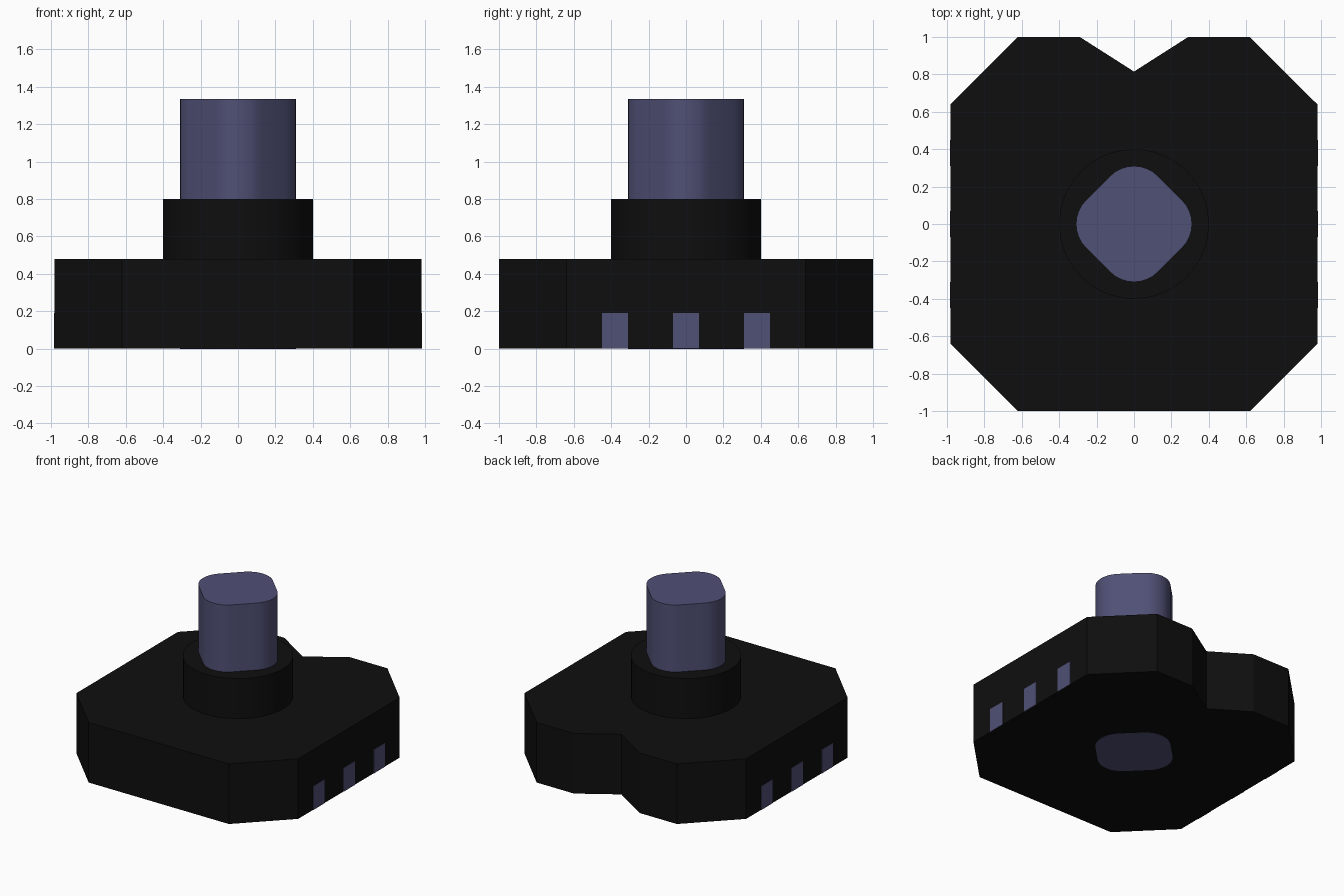
import bpy, bmesh, math
from mathutils import Matrix

cube = bpy.data.objects.get("Cube")
if cube:
    bpy.data.objects.remove(cube, do_unlink=True)


def material(name, colour):
    mat = bpy.data.materials.new(name)
    mat.use_nodes = True
    mat.diffuse_color = (*colour, 1)
    mat.node_tree.nodes["Principled BSDF"].inputs["Base Color"].default_value = (*colour, 1)
    return mat


black = material("matte black", (0.0045, 0.0045, 0.0045))
violet = material("slate violet", (0.08, 0.08, 0.18))


def prism(name, outline, z0, z1, mat, smooth=False):
    """Extrude a closed xy outline from z0 up to z1."""
    bm = bmesh.new()
    bottom = bm.faces.new([bm.verts.new((x, y, z0)) for x, y in outline])
    side = bmesh.ops.extrude_face_region(bm, geom=[bottom], use_keep_orig=True)
    verts = [v for v in side["geom"] if isinstance(v, bmesh.types.BMVert)]
    bmesh.ops.translate(bm, vec=(0, 0, z1 - z0), verts=verts)
    bmesh.ops.recalc_face_normals(bm, faces=bm.faces)
    mesh = bpy.data.meshes.new(name)
    bm.to_mesh(mesh)
    bm.free()
    mesh.materials.append(mat)
    obj = bpy.data.objects.new(name, mesh)
    bpy.context.collection.objects.link(obj)
    if smooth:
        bpy.ops.object.select_all(action="DESELECT")
        obj.select_set(True)
        bpy.context.view_layer.objects.active = obj
        bpy.ops.object.shade_smooth_by_angle(angle=math.radians(30))
    return obj


def arc(cx, cy, radius, start, end, steps):
    angles = [start + (end - start) * i / steps for i in range(steps + 1)]
    return [(cx + radius * math.cos(a), cy + radius * math.sin(a)) for a in angles]


# Housing: chamfered block with a notch in the back edge
half = [(0.62, -1), (0.98, -0.64), (0.98, 0.64), (0.62, 1), (0.29, 1)]
mirrored = [(-x, y) for x, y in reversed(half)]
prism("housing", half + [(0, 0.815)] + mirrored, 0, 0.48, black)

# Round collar
prism("collar", arc(0, 0, 0.4, 0, math.tau, 48)[:-1], 0.48, 0.8, black, True)

# Shaft: rounded square turned so its corners point along the axes
side, radius = 0.272, 0.18
offset = (side - radius) * math.sqrt(2)
outline = []
for i in range(4):
    turn = i * math.pi / 2
    outline += arc(offset * math.cos(turn), offset * math.sin(turn), radius,
                   turn - math.pi / 4, turn + math.pi / 4, 8)
prism("shaft", outline, -0.001, 1.335, violet, True)

# Three contact plates on each side
for label, sign in (("left", 1), ("right", -1)):
    for i, y in enumerate((-0.38, 0, 0.38)):
        xs = (sign * 0.978, sign * 0.983)
        plate = [(xs[0], y - 0.07), (xs[1], y - 0.07), (xs[1], y + 0.07), (xs[0], y + 0.07)]
        prism(f"{label}_contact_{i + 1}", plate, 0, 0.19, violet)
